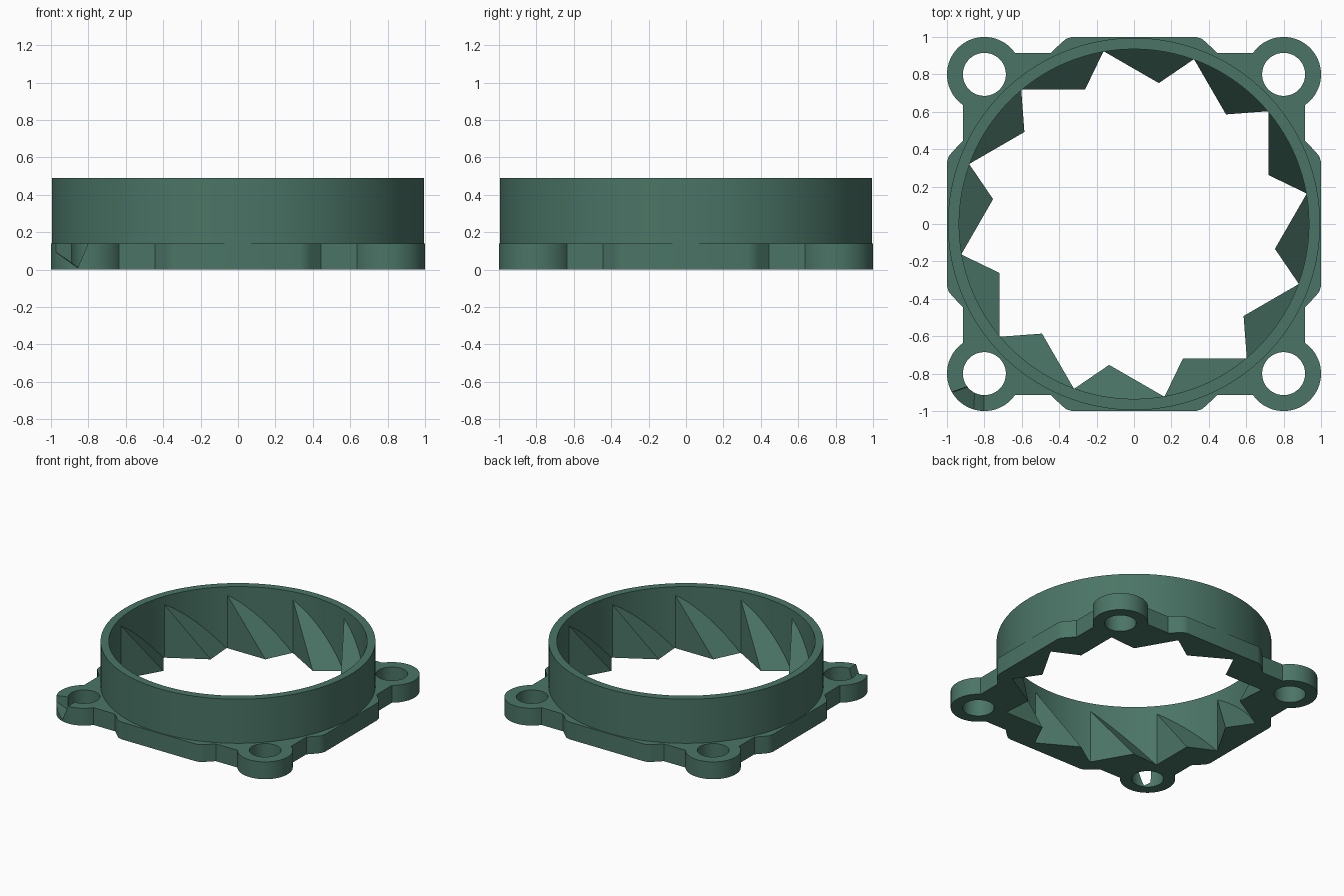
import bpy, bmesh, math
from mathutils import Matrix

if "Cube" in bpy.data.objects:
    bpy.data.objects.remove(bpy.data.objects["Cube"])

green = bpy.data.materials.new("muted green")
green.diffuse_color = (0.07, 0.178, 0.133, 1)
green.use_nodes = True
green.node_tree.nodes["Principled BSDF"].inputs["Base Color"].default_value = green.diffuse_color


def make(name, bm, smooth=True):
    """Turn a bmesh into a coloured object."""
    bmesh.ops.recalc_face_normals(bm, faces=bm.faces)
    mesh = bpy.data.meshes.new(name)
    bm.to_mesh(mesh)
    bm.free()
    mesh.materials.append(green)
    ob = bpy.data.objects.new(name, mesh)
    bpy.context.collection.objects.link(ob)
    if smooth:
        shade(ob)
    return ob


def shade(ob):
    bpy.ops.object.select_all(action='DESELECT')
    ob.select_set(True)
    bpy.context.view_layer.objects.active = ob
    bpy.ops.object.shade_smooth_by_angle(angle=math.radians(30))


def polar(r, deg, z=0.0):
    a = math.radians(deg)
    return (r * math.cos(a), r * math.sin(a), z)


def cylinder(name, r, x, y, z0, z1, n):
    bm = bmesh.new()
    bmesh.ops.create_cone(bm, cap_ends=True, segments=n, radius1=r, radius2=r,
                          depth=z1 - z0,
                          matrix=Matrix.Translation((x, y, (z0 + z1) / 2)))
    return make(name, bm, False)


def cut(ob, cutter):
    """Subtract a cutter and remove it."""
    mod = ob.modifiers.new("cut", 'BOOLEAN')
    mod.operation, mod.solver, mod.object = 'DIFFERENCE', 'EXACT', cutter
    cutter.hide_render = True
    bpy.context.view_layer.objects.active = ob
    bpy.ops.object.modifier_apply(modifier=mod.name)
    bpy.data.objects.remove(cutter)


PLATE_H, TOP, R_OUT, R_IN = 0.138, 0.49, 0.995, 0.935

# Mounting plate: one side of the outline, repeated four times
half_bump = [(0.445, 0.915), (0.385, 0.972), (0.36, 0.992), (0.33, 1.0)]
side = []
for i in range(33):
    x, y, _ = polar(0.2, -55 + 200 * i / 32)
    side.append((0.8 + x, 0.8 + y))
side += half_bump + [(-x, y) for x, y in reversed(half_bump)]
outline = []
for k in range(4):
    for x, y in side:
        for _ in range(k):
            x, y = -y, x
        outline.append((x, y, 0))
bm = bmesh.new()
base = bm.faces.new([bm.verts.new(p) for p in outline])
ext = bmesh.ops.extrude_face_region(bm, geom=[base])
bmesh.ops.translate(bm, vec=(0, 0, PLATE_H),
                    verts=[v for v in ext["geom"] if isinstance(v, bmesh.types.BMVert)])
plate = make("mounting_plate", bm, False)

# Central opening and four screw holes
cut(plate, cylinder("opening_cutter", 0.985, 0, 0, -0.1, 0.3, 128))
for sx in (-1, 1):
    for sy in (-1, 1):
        cut(plate, cylinder("hole_cutter", 0.115, 0.8 * sx, 0.8 * sy, -0.1, 0.3, 48))

# V-shaped notch in one corner lug
bm = bmesh.new()
for p in [(-0.86, -1.05, 0.01), (-0.85, -0.86, 0.01),
          (-0.80, -1.05, 0.145), (-0.80, -0.86, 0.145),
          (-1.05, -0.925, 0.145), (-0.88, -0.865, 0.145), (-1.05, -1.05, 0.145)]:
    bm.verts.new(p)
bmesh.ops.convex_hull(bm, input=bm.verts)
cut(plate, make("notch_cutter", bm, False))
shade(plate)

# Tall collar: rectangular section swept round
N = 128
bm = bmesh.new()
section = [(R_IN, 0), (R_OUT, 0), (R_OUT, TOP), (R_IN, TOP)]
rings = [[bm.verts.new(polar(r, 360 * i / N, z)) for r, z in section] for i in range(N)]
for i in range(N):
    a, b = rings[i], rings[(i + 1) % N]
    for j in range(4):
        bm.faces.new((a[j], b[j], b[(j + 1) % 4], a[(j + 1) % 4]))
make("collar", bm)

# Twelve slanted teeth, each a wedge rising to a point on the collar wall
STEPS, R_WALL, APEX = 12, R_IN + 0.003, 0.43
bm = bmesh.new()
for k in range(12):
    start = 70 + 30 * k
    ax, ay, _ = polar(R_WALL, start)
    tx, ty, _ = polar(0.765, start + 10)

    def dist(p):  # offset from the foot edge, proportional to the slope height
        return (tx - ax) * (p[1] - ay) - (ty - ay) * (p[0] - ax)

    arc = [polar(R_WALL, start + 30 * i / STEPS) for i in range(STEPS + 1)]
    full = dist(arc[-1])
    low = [bm.verts.new(p) for p in arc]
    high = [low[0]] + [bm.verts.new((p[0], p[1], APEX * dist(p) / full)) for p in arc[1:]]
    tip = bm.verts.new((tx, ty, 0))
    bm.faces.new([tip] + high)
    bm.faces.new([tip] + low)
    bm.faces.new((tip, high[-1], low[-1]))
    bm.faces.new((low[0], low[1], high[1]))
    for i in range(1, STEPS):
        bm.faces.new((low[i], low[i + 1], high[i + 1], high[i]))
make("inner_teeth", bm, False)
